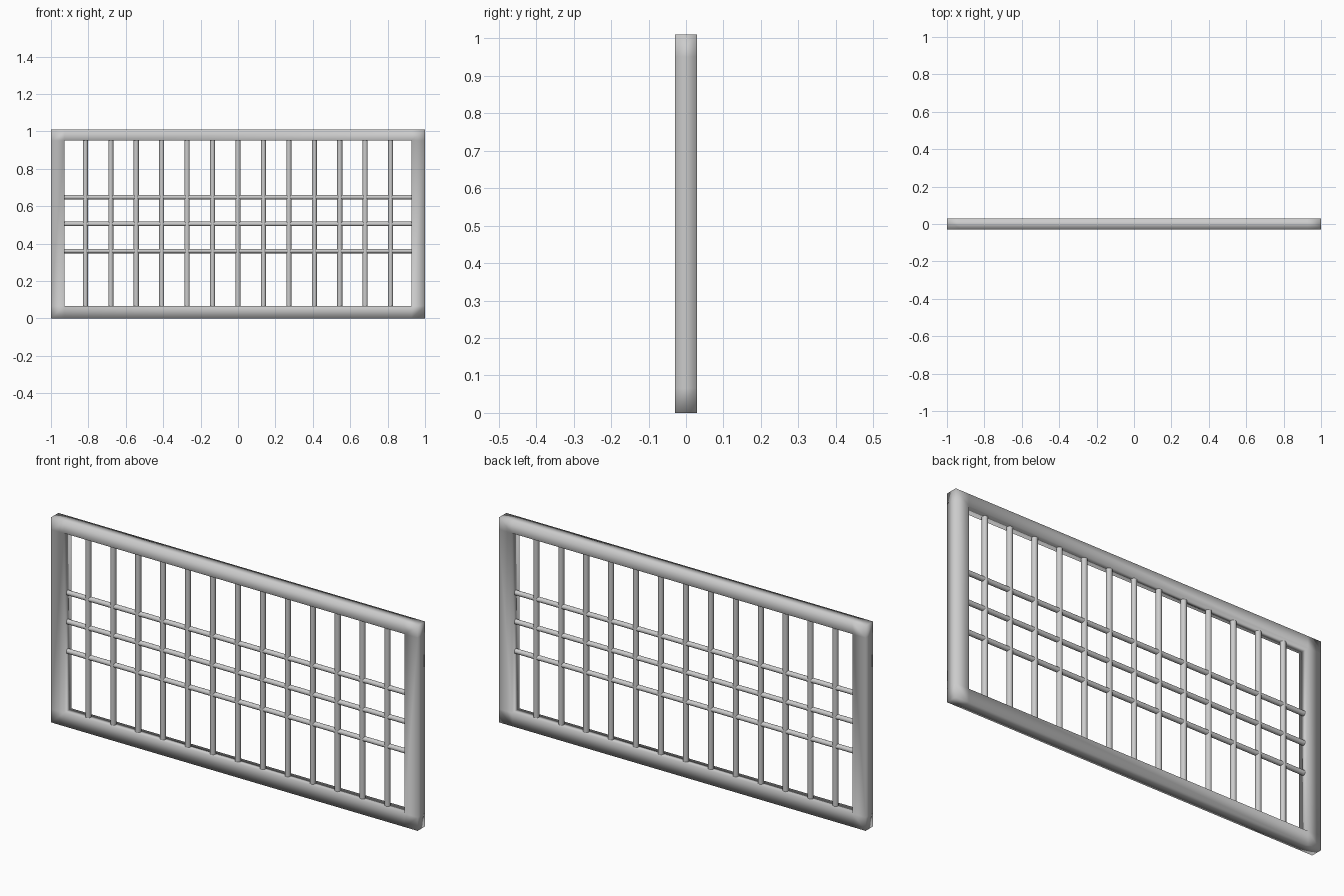
import bpy, bmesh
from math import pi

if "Cube" in bpy.data.objects:
    bpy.data.objects.remove(bpy.data.objects["Cube"])

# Outer frame: 3x3 grid of cells with the centre left open, given thickness
D = 0.029
xs = (-1.0, -0.928, 0.928, 1.0)
zs = (0.0, 0.066, 0.951, 1.01)
bm = bmesh.new()
grid = [[bm.verts.new((x, -D, z)) for z in zs] for x in xs]
for i in range(3):
    for j in range(3):
        if (i, j) != (1, 1):
            bm.faces.new((grid[i][j], grid[i + 1][j], grid[i + 1][j + 1], grid[i][j + 1]))
front = bm.faces[:]
ret = bmesh.ops.extrude_face_region(bm, geom=front, use_keep_orig=True)
moved = [g for g in ret["geom"] if isinstance(g, bmesh.types.BMVert)]
bmesh.ops.translate(bm, verts=moved, vec=(0, 2 * D, 0))
bmesh.ops.recalc_face_normals(bm, faces=bm.faces[:])
for f in bm.faces:
    f.smooth = True
mesh = bpy.data.meshes.new("frame")
bm.to_mesh(mesh)
bm.free()
bpy.context.collection.objects.link(bpy.data.objects.new("frame", mesh))


def rod(name, radius, length, location, rotation=(0, 0, 0)):
    bpy.ops.mesh.primitive_cylinder_add(vertices=20, radius=radius, depth=length,
                                        location=location, rotation=rotation)
    ob = bpy.context.object
    ob.name = name
    bpy.ops.object.shade_smooth_by_angle()
    return ob


# Upright bars
for i in range(-6, 7):
    rod("vertical_bar", 0.0135, 0.91, (i * 0.136, 0, 0.508))

# Cross rails
for z in (0.36, 0.505, 0.648):
    rod("horizontal_rail", 0.012, 1.88, (0, 0, z), (0, pi / 2, 0))
